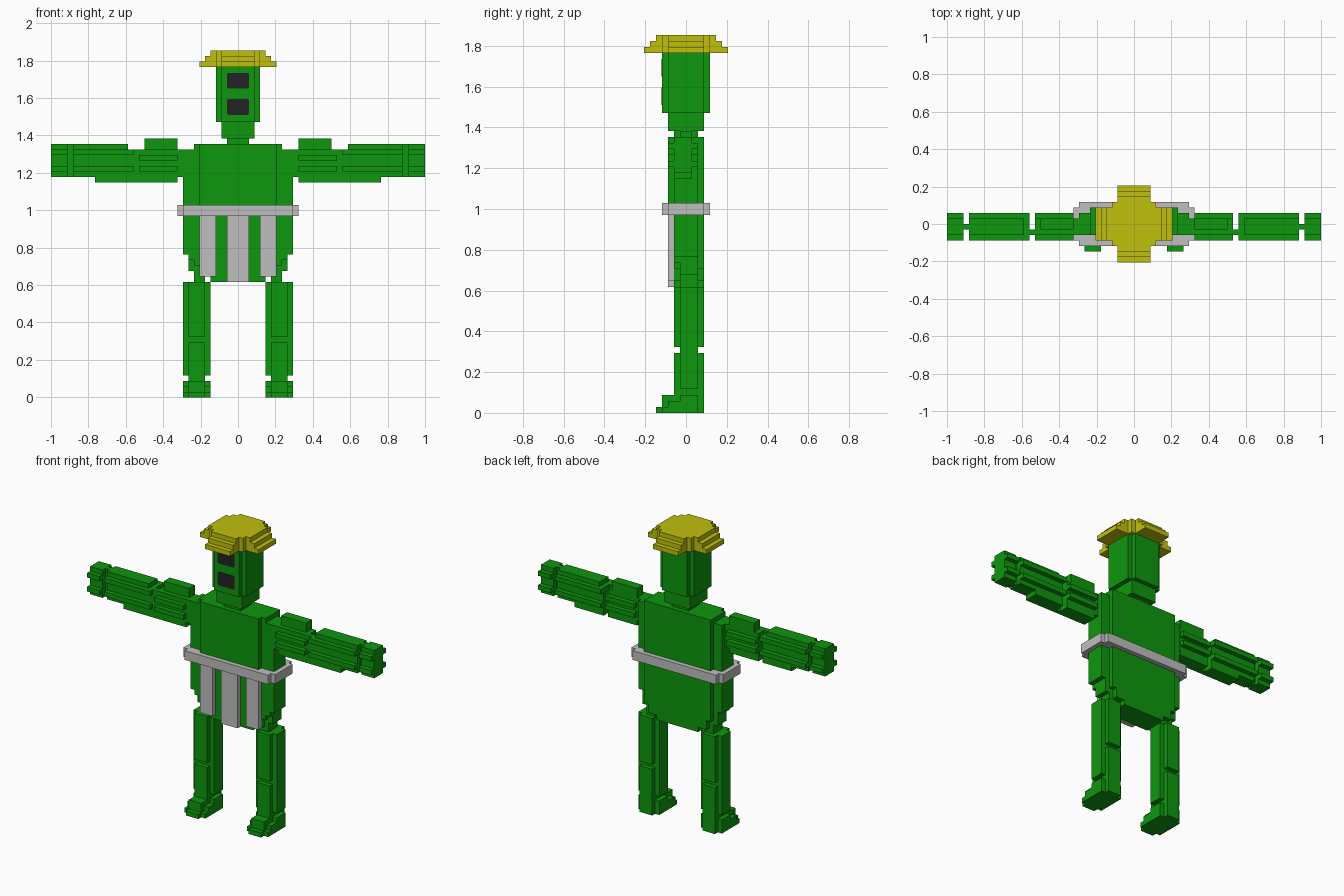
import bpy, bmesh
from mathutils import Vector

U = 2 / 68  # size of one block

if "Cube" in bpy.data.objects:
    bpy.data.objects.remove(bpy.data.objects["Cube"], do_unlink=True)


def material(name, rgb):
    m = bpy.data.materials.new(name)
    m.use_nodes = True
    m.diffuse_color = (*rgb, 1)
    m.node_tree.nodes["Principled BSDF"].inputs["Base Color"].default_value = (*rgb, 1)
    return m


GREEN = material("green", (0.004, 0.31, 0.004))
YELLOW = material("yellow", (0.53, 0.53, 0.004))
GREY = material("light grey", (0.52, 0.52, 0.52))
DARK = material("near black", (0.016, 0.016, 0.018))

DIRS = [Vector(d) for d in ((1, 0, 0), (-1, 0, 0), (0, 1, 0), (0, -1, 0), (0, 0, 1), (0, 0, -1))]


def blocks(name, mat, boxes, side=1):
    """Union of block-grid boxes (x0, x1, y0, y1, z0, z1); side=-1 mirrors in x."""
    cells = set()
    for x0, x1, y0, y1, z0, z1 in boxes:
        if side < 0:
            x0, x1 = -x1, -x0
        cells.update((x, y, z) for x in range(x0, x1)
                     for y in range(y0, y1) for z in range(z0, z1))
    bm = bmesh.new()
    for c in cells:
        mid = Vector(c) + Vector((0.5, 0.5, 0.5))
        for d in DIRS:
            if (c[0] + int(d.x), c[1] + int(d.y), c[2] + int(d.z)) in cells:
                continue
            a = Vector((d.y, d.z, d.x)) / 2
            b = d.cross(a)
            ring = [mid + d / 2 + p for p in (a + b, b - a, -a - b, a - b)]
            bm.faces.new([bm.verts.new(p * U) for p in ring])
    bmesh.ops.remove_doubles(bm, verts=bm.verts[:], dist=0.001)
    bmesh.ops.recalc_face_normals(bm, faces=bm.faces[:])
    # merge coplanar block faces into large flat panels
    bmesh.ops.dissolve_limit(bm, angle_limit=0.01, verts=bm.verts[:], edges=bm.edges[:])
    return finish(name, mat, bm)


def finish(name, mat, bm):
    me = bpy.data.meshes.new(name)
    bm.to_mesh(me)
    bm.free()
    me.materials.append(mat)
    ob = bpy.data.objects.new(name, me)
    bpy.context.scene.collection.objects.link(ob)
    return ob


# Head, jaw and neck
blocks("head", GREEN, [(-3, 3, -4, 4, 50, 60), (-4, 4, -3, 3, 50, 60)])
blocks("jaw", GREEN, [(-3, 3, -3, 3, 47, 50)])
blocks("neck", GREEN, [(-2, 2, -2, 2, 46, 47)])

# Rounded face plates
for name, z0, z1 in (("upper_face_plate", 1.65, 1.735), ("lower_face_plate", 1.51, 1.595)):
    bm = bmesh.new()
    bmesh.ops.create_cube(bm, size=1)
    for v in bm.verts:
        v.co = (v.co.x * 0.118, -4 * U + v.co.y * 0.006, (z0 + z1) / 2 + v.co.z * (z1 - z0))
    corners = [e for e in bm.edges
               if abs(e.verts[0].co.y - e.verts[1].co.y) > 0.001]
    bmesh.ops.bevel(bm, geom=corners, offset=0.01, segments=2, affect='EDGES', profile=0.5)
    finish(name, DARK, bm)

# Hat: stepped octagon with flaps that widen downward
hat = [(-4, 4, -4, 4, 60, 63)]
for z, r in ((60, 7), (61, 6), (62, 5)):
    hat += [(-r, r, -3, 3, z, z + 1), (-3, 3, -r, r, z, z + 1)]
blocks("hat", YELLOW, hat)

# Torso above and below the belt
blocks("chest", GREEN, [(-7, 7, -3, 3, 33, 46), (-8, 8, -2, 3, 33, 46),
                        (-10, 10, -2, 2, 33, 45)])
blocks("hips", GREEN, [(-5, 5, -2, 3, 21, 33), (-7, 7, -2, 3, 22, 33), (-8, 8, -2, 3, 24, 33),
                       (-10, 10, -2, 2, 26, 33), (-9, 9, -2, 2, 25, 26), (-9, 9, -1, 2, 23, 25)])

# Belt and hanging strips
blocks("belt", GREY, [(-10, 10, -4, 4, 33, 35), (-11, 11, -3, 3, 33, 35)])
blocks("middle_strip", GREY, [(-2, 2, -3, -2, 21, 33)])

for prefix, s in (("left", 1), ("right", -1)):
    blocks(prefix + "_strip", GREY, [(4, 7, -3, -2, 22, 33)], s)

    # Arm: ridged segments joined by thin plates
    blocks(prefix + "_shoulder_joint", GREEN, [(10, 11, -2, 1, 40, 45)], s)
    blocks(prefix + "_upper_arm", GREEN, [
        (11, 18, -2, 1, 39, 45), (11, 18, -3, 2, 41, 42), (11, 18, -3, 2, 43, 44),
        (11, 17, -1, 1, 45, 47)], s)
    blocks(prefix + "_elbow", GREEN, [(18, 19, -2, -1, 39, 45)], s)
    blocks(prefix + "_forearm", GREEN, [
        (19, 30, -2, 1, 40, 45), (20, 30, -2, 1, 45, 46), (19, 26, -2, 1, 39, 40),
        (19, 30, -3, 2, 41, 42), (19, 30, -3, 2, 44, 45)], s)
    blocks(prefix + "_wrist", GREEN, [(30, 31, -1, 0, 40, 46)], s)
    blocks(prefix + "_hand", GREEN, [
        (31, 34, -2, 1, 40, 46), (31, 34, -3, 2, 41, 42), (31, 34, -3, 2, 44, 45)], s)

    # Leg: cross-shaped columns with narrow joints
    blocks(prefix + "_hip_joint", GREEN, [(6, 8, -1, 2, 21, 23)], s)
    for part, z0, z1 in (("thigh", 11, 21), ("shin", 4, 10)):
        blocks(f"{prefix}_{part}", GREEN, [(5, 10, -1, 2, z0, z1), (6, 9, -2, 3, z0, z1)], s)
    blocks(prefix + "_knee", GREEN, [(5, 10, -1, 2, 10, 11)], s)
    blocks(prefix + "_ankle", GREEN, [(6, 9, -2, 3, 3, 4)], s)
    blocks(prefix + "_foot", GREEN, [
        (5, 10, -4, 2, 0, 1), (6, 9, -5, 3, 0, 1),
        (5, 10, -3, 2, 1, 2), (6, 9, -4, 3, 1, 3), (5, 10, -1, 2, 2, 3)], s)
